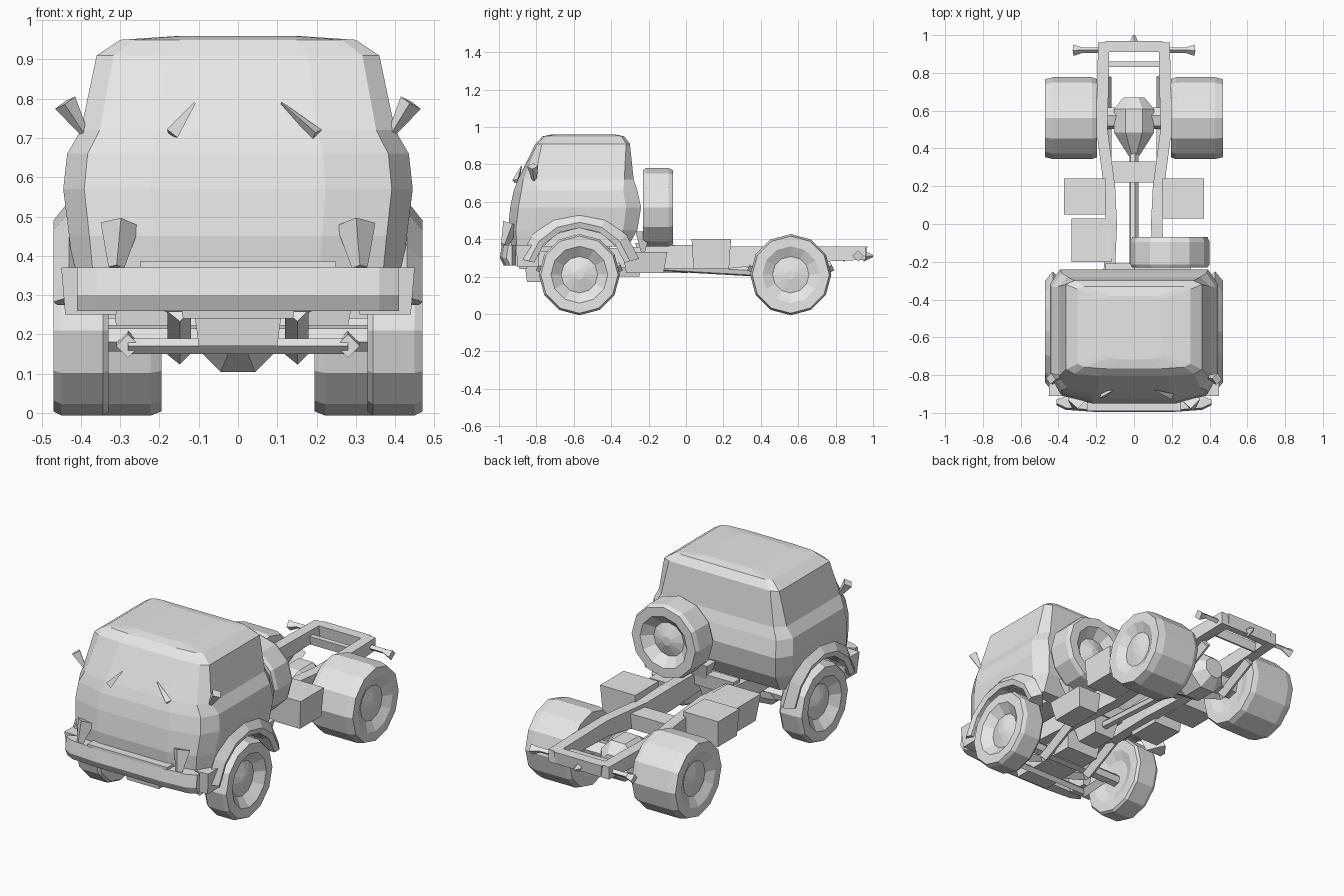
import bpy, bmesh, math
from mathutils import Vector

default_cube = bpy.data.objects.get("Cube")
if default_cube:
    bpy.data.objects.remove(default_cube, do_unlink=True)

# Single paint colour
light_grey = bpy.data.materials.new("light_grey")
light_grey.use_nodes = True
paint = (.8, .8, .8, 1)
light_grey.diffuse_color = paint
light_grey.node_tree.nodes["Principled BSDF"].inputs["Base Color"].default_value = paint

SIDES = {"left": 1, "right": -1}
FRONT_AXLE, REAR_AXLE = -.57, .56
HUB_HEIGHT, TYRE_RADIUS = .21, .217


def loft(name, rings):
    """Skin a row of matching rings and cap both ends."""
    bm = bmesh.new()
    rows = [[bm.verts.new(point) for point in ring] for ring in rings]
    for lower, upper in zip(rows, rows[1:]):
        for i in range(len(lower)):
            bm.faces.new((lower[i - 1], lower[i], upper[i], upper[i - 1]))
    bm.faces.new(rows[0])
    bm.faces.new(rows[-1])
    bmesh.ops.recalc_face_normals(bm, faces=bm.faces)
    mesh = bpy.data.meshes.new(name)
    bm.to_mesh(mesh)
    bm.free()
    mesh.materials.append(light_grey)
    part = bpy.data.objects.new(name, mesh)
    bpy.context.collection.objects.link(part)
    return part


def block(name, x, y, z, taper=0):
    """Box between limits, with its underside narrowed by taper."""
    rings = []
    for height, inset in zip(z, (taper, 0)):
        left, right = x[0] + inset, x[1] - inset
        front, back = y[0] + inset, y[1] - inset
        rings.append([(left, front, height), (right, front, height),
                      (right, back, height), (left, back, height)])
    return loft(name, rings)


def turned(name, start, end, profile, sides):
    """Revolve (fraction along, radius) pairs about the line start to end."""
    start, end = Vector(start), Vector(end)
    axis = (end - start).normalized()
    across = axis.orthogonal().normalized()
    upright = axis.cross(across)
    turns = [math.tau * (i + .5) / sides for i in range(sides)]
    return loft(name, [[start.lerp(end, along) + radius * (across * math.cos(t) + upright * math.sin(t))
                        for t in turns] for along, radius in profile])


def rod(name, start, end, radius, tip=None, sides=6):
    """Straight bar, or a spike when a tip radius is given."""
    return turned(name, start, end, [(0, radius), (1, radius if tip is None else tip)], sides)


def tyre(name, start, end, radius, dish):
    """Chunky wheel whose outer face sinks by the dish fraction."""
    shoulder, bead, rim, hub = (radius * k for k in (.95, .7, .45, .12))
    profile = [(dish / 2, hub), (dish / 2, rim), (0, bead), (0, shoulder), (.1, radius),
               (.85, radius), (1, shoulder), (1, bead), (1 - dish, rim), (1 - dish / 2, hub)]
    return turned(name, start, end, profile, sides=12)


def rounded_ring(height, width, front, back, corner):
    """Plan outline with a bowed front and clipped rear corners."""
    half = [(width / 2, front + corner / 8), (width * .88, front + corner * .4),
            (width, front + corner), (width, back - corner / 2), (width * .88, back)]
    mirrored = [(-x, y) for x, y in reversed(half)]
    return [(x, y, height) for x, y in half + mirrored]


# Cab: waist bulges out, windscreen and roof step in
cab = loft("cab", [
    rounded_ring(height=.36, width=.42, front=-.96, back=-.31, corner=.14),
    rounded_ring(height=.45, width=.43, front=-.97, back=-.26, corner=.15),
    rounded_ring(height=.57, width=.445, front=-.96, back=-.24, corner=.16),
    rounded_ring(height=.66, width=.435, front=-.94, back=-.26, corner=.15),
    rounded_ring(height=.72, width=.4, front=-.91, back=-.28, corner=.1),
    rounded_ring(height=.91, width=.36, front=-.81, back=-.3, corner=.04),
    rounded_ring(height=.95, width=.3, front=-.77, back=-.33, corner=.03),
    rounded_ring(height=.96, width=.15, front=-.72, back=-.38, corner=.03),
])

# Wheel arches cut through the cab sides
for side, s in SIDES.items():
    cutter = rod(side + "_arch_cutter", (s * .29, FRONT_AXLE, HUB_HEIGHT),
                 (s * .6, FRONT_AXLE, HUB_HEIGHT), radius=.25, sides=12)
    cut = cab.modifiers.new("arch", 'BOOLEAN')
    cut.operation, cut.solver, cut.object = 'DIFFERENCE', 'EXACT', cutter
    bpy.context.view_layer.objects.active = cab
    bpy.ops.object.modifier_apply(modifier=cut.name)
    bpy.data.objects.remove(cutter, do_unlink=True)

# Front bumper
loft("front_bumper", [rounded_ring(height, width=.41, front=front, back=-.91, corner=.04)
                      for height, front in ((.26, -.98), (.3, -1), (.37, -.99))])
block("bumper_crown", x=(-.25, .25), y=(-.99, -.93), z=(.37, .385))

for side, s in SIDES.items():
    # Fender flare swept around the arch
    rings = []
    for degrees in range(15, 166, 25):
        angle = math.radians(degrees)
        outward = Vector((0, math.cos(angle), math.sin(angle)))
        hub = Vector((0, FRONT_AXLE, HUB_HEIGHT))
        section = ((.36, .25), (.46, .25), (.47, .28), (.43, .33))
        rings.append([hub + outward * reach + Vector((s * x, 0, 0)) for x, reach in section])
    loft(side + "_fender_flare", rings)

    # Corner skirt, lamp and mirror
    block(side + "_corner_skirt", x=sorted((s * .3, s * .45)), y=(-.91, -.78), z=(.25, .37), taper=.01)
    rod(side + "_head_lamp", (s * .3, -.93, .48), (s * .31, -.97, .37), radius=.05, tip=.02, sides=4)
    rod(side + "_mirror", (s * .44, -.82, .79), (s * .39, -.81, .71), radius=.03, tip=.01, sides=4)

    # Narrow front wheel and wide rear wheel
    for place, axle, inner, dish in (("front", FRONT_AXLE, .33, .3), ("rear", REAR_AXLE, .195, .1)):
        tyre(f"{side}_{place}_wheel", (s * inner, axle, HUB_HEIGHT),
             (s * .47, axle, HUB_HEIGHT), TYRE_RADIUS, dish)

    # Frame rail, pinched in the middle
    rail = []
    for y, middle, low, high in ((-.92, .16, .26, .33), (0, .12, .24, .37), (.2, .13, .24, .36),
                                 (.5, .17, .27, .36), (.96, .16, .29, .36)):
        inner, outer = s * (middle - .03), s * (middle + .03)
        rail.append([(inner, y, low), (outer, y, low), (outer, y, high), (inner, y, high)])
    loft(side + "_frame_rail", rail)

    # Leaf springs
    for place, axle in (("front", FRONT_AXLE), ("rear", REAR_AXLE)):
        for end, reach in (("fore", -.22), ("aft", .22)):
            rod(f"{side}_{place}_spring_{end}", (s * .15, axle, .15),
                (s * .15, axle + reach, .26), radius=.03, sides=4)

    # Steering arm and tail lamp
    rod(side + "_steering_arm", (s * .28, -.75, .17), (s * .28, FRONT_AXLE, .18), radius=.03, sides=4)
    rod(side + "_tail_lamp_arm", (s * .15, .92, .32), (s * .28, .92, .32), radius=.015, sides=4)
    rod(side + "_tail_lamp", (s * .32, .92, .31), (s * .26, .92, .32), radius=.03, tip=.01, sides=4)

# Windscreen wipers
rod("right_wiper", (-.17, -.91, .71), (-.11, -.88, .79), radius=.02, tip=.003, sides=3)
rod("left_wiper", (.2, -.91, .71), (.11, -.88, .79), radius=.02, tip=.003, sides=3)

# Spare wheel standing behind the cab
tyre("spare_wheel", (.19, -.23, .57), (.19, -.07, .57), radius=.21, dish=.3)
block("spare_carrier", x=(0, .3), y=(-.27, -.19), z=(.33, .44), taper=.03)

# Crossmembers between the rails
for name, y, z in (("tail", (.91, .97), (.29, .36)), ("rear", (.83, .86), (.28, .33)),
                   ("middle", (.22, .33), (.25, .34)), ("cab", (-.27, -.21), (.3, .38)),
                   ("nose", (-.9, -.84), (.24, .3))):
    block(name + "_crossmember", x=(-.15, .15), y=y, z=z, taper=.01)
rod("tow_hook", (0, .95, .31), (0, 1, .31), radius=.03, tip=.005, sides=4)

# Boxes and tanks hung on the frame
block("left_battery_box", x=(.15, .37), y=(.03, .24), z=(.24, .4), taper=.01)
block("right_tool_box", x=(-.37, -.15), y=(.05, .24), z=(.24, .39), taper=.01)
block("right_fuel_tank", x=(-.33, -.12), y=(-.2, .03), z=(.22, .37), taper=.02)
block("left_air_tank", x=(.14, .3), y=(-.34, -.1), z=(.22, .33), taper=.02)

# Engine, gearbox, driveshaft, axles and steering link
block("engine", x=(-.13, .13), y=(-.88, -.4), z=(.17, .4), taper=.03)
block("gearbox", x=(-.09, .09), y=(-.42, -.22), z=(.2, .34), taper=.03)
rod("driveshaft", (0, -.25, .26), (0, .45, .22), radius=.025)
turned("differential", (0, .36, .21), (0, .67, .21),
       [(0, .03), (.4, .115), (.8, .115), (1, .06)], sides=8)
rod("front_axle", (-.35, FRONT_AXLE, .19), (.35, FRONT_AXLE, .19), radius=.035)
rod("rear_axle", (-.24, REAR_AXLE, .21), (.24, REAR_AXLE, .21), radius=.06)
rod("steering_link", (-.28, -.74, .17), (.28, -.74, .17), radius=.02, sides=4)
